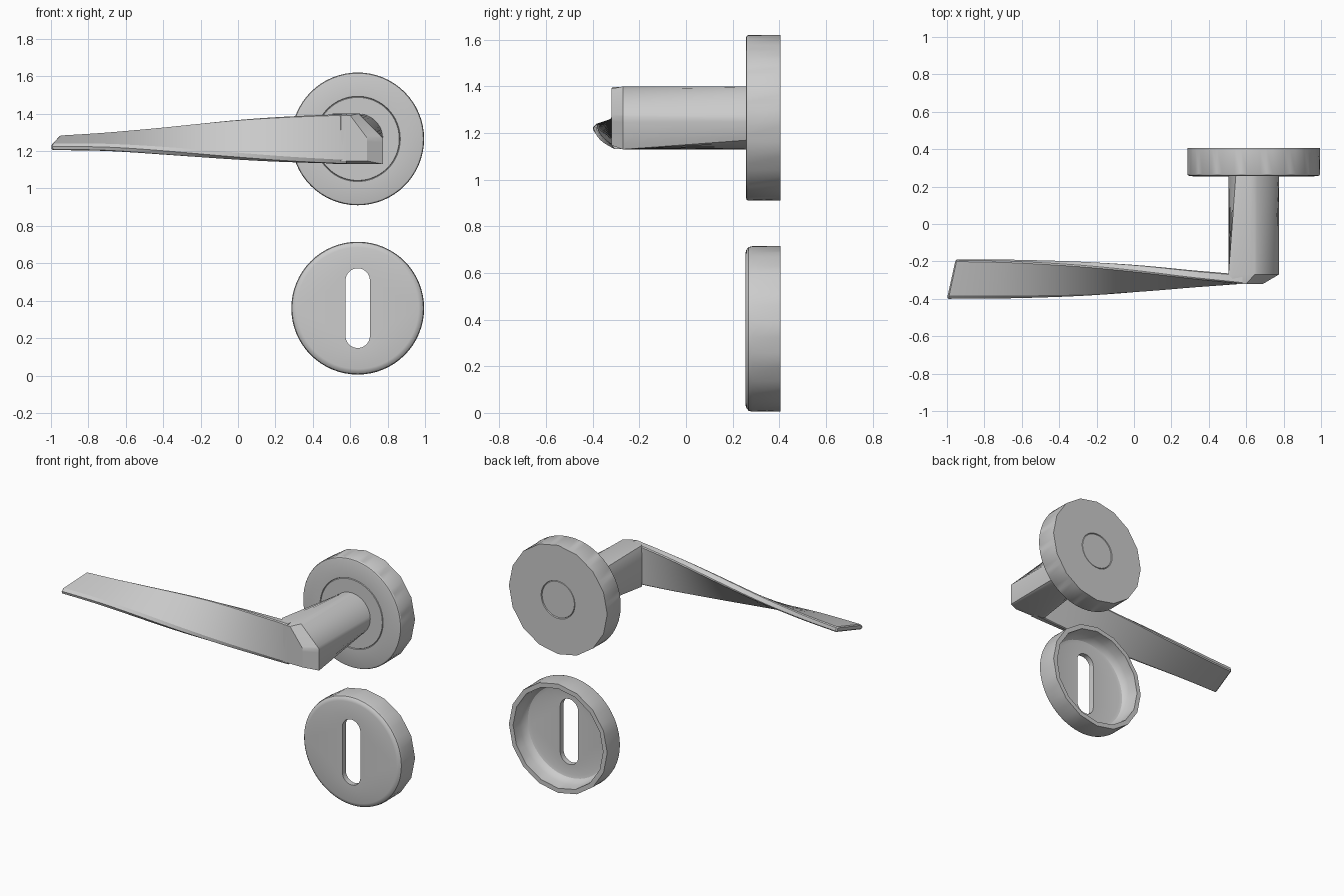
import bpy, bmesh
from math import sin, cos, pi, radians

if "Cube" in bpy.data.objects:
    bpy.data.objects.remove(bpy.data.objects["Cube"])

CX, N = 0.64, 64


def loft(name, rings, wrap=False):
    """Skin equal-length rings; cap both ends, or wrap the last to the first."""
    bm = bmesh.new()
    vs = [[bm.verts.new(p) for p in ring] for ring in rings]
    pairs = list(zip(vs, vs[1:])) + ([(vs[-1], vs[0])] if wrap else [])
    for a, b in pairs:
        n = len(a)
        for i in range(n):
            j = (i + 1) % n
            bm.faces.new((a[i], a[j], b[j], b[i]))
    if not wrap:
        bm.faces.new(vs[0])
        bm.faces.new(vs[-1])
    bmesh.ops.recalc_face_normals(bm, faces=bm.faces)
    me = bpy.data.meshes.new(name)
    bm.to_mesh(me)
    bm.free()
    ob = bpy.data.objects.new(name, me)
    bpy.context.collection.objects.link(ob)
    bpy.context.view_layer.objects.active = ob
    bpy.ops.object.select_all(action='DESELECT')
    ob.select_set(True)
    bpy.ops.object.shade_smooth_by_angle(angle=radians(28))
    return ob


def circle(r, y, cz, sides=0, n=N):
    """Ring facing y; 'sides' flattens it to a coarse polygon."""
    pts = []
    for k in range(n):
        t = 2 * pi * k / n
        q = r
        if sides:
            step = 2 * pi / sides
            q = r * cos(step / 2) / cos((k * sides % n) / n * step - step / 2)
        pts.append((CX + q * cos(t), y, cz + q * sin(t)))
    return pts


def slot(y, cz, r=0.065, off=0.148):
    """Stadium-shaped keyhole ring."""
    pts = []
    for k in range(N):
        t = 2 * pi * (k + 0.5) / N
        pts.append((CX + r * cos(t), y, cz + r * sin(t) + (off if sin(t) > 0 else -off)))
    return pts


# Round rose behind the lever, with ring groove and spindle disc at the back
RZ = 1.265
rose = [(.215, .257), (.222, .257), (.225, .263), (.228, .257), (.343, .257),
        (.351, .260), (.355, .268)]
rings = [circle(r, y, RZ) for r, y in rose]
rings += [circle(.355, .405, RZ, 16)]
rings += [circle(r, y, RZ) for r, y in [(.122, .405), (.119, .397), (.116, .403)]]
loft("rose", rings)

# Hollow keyhole cover
KZ = 0.36
front = [(.325, .255), (.340, .259), (.351, .269), (.355, .285)]
back = [(.305, .305), (.295, .295), (.275, .290)]
rings = [slot(.290, KZ), slot(.255, KZ)]
rings += [circle(r, y, KZ) for r, y in front]
rings += [circle(.355, .405, KZ, 16), circle(.325, .405, KZ, 16), circle(.318, .340, KZ)]
rings += [circle(r, y, KZ) for r, y in back]
loft("keyhole_cover", rings, wrap=True)


# Neck: round at the rose, five-sided with a chamfered end at the lever
def polygon(corners, y):
    pts = []
    for i, count in enumerate((12, 6, 12, 12, 6)):
        (x0, z0), (x1, z1) = corners[i], corners[(i + 1) % 5]
        for k in range(count):
            f = k / count
            pts.append((x0 + (x1 - x0) * f, y, z0 + (z1 - z0) * f))
    return pts


outer = [(.775, 1.27), (.645, 1.40), (.505, 1.40), (.505, 1.13), (.775, 1.13)]
inner = [(.69, 1.27), (.60, 1.39), (.55, 1.39), (.55, 1.147), (.69, 1.147)]
loft("neck", [circle(.135, .26, RZ, n=48), polygon(outer, -.27), polygon(inner, -.32)])

# Twisting lever: x, centre z, width, tilt in degrees, thickness
stations = [(-1.0, 1.244, .213, 13, .033), (-.7, 1.250, .213, 19, .036),
            (-.4, 1.2535, .215, 33, .040), (0, 1.260, .230, 58, .044),
            (.3, 1.263, .245, 77, .046), (.58, 1.265, .265, 90, .049)]


def spline(a, b, c, d, t):
    return tuple(.5 * (2 * q + (r - p) * t + (2 * p - 5 * q + 4 * r - s) * t * t
                       + (3 * q - p - 3 * r + s) * t ** 3)
                 for p, q, r, s in zip(a, b, c, d))


def section(x, zc, w, tilt, th, inset=0.0):
    a, h, v = radians(tilt), w / 2 - inset, th / 2 - inset
    b, c = .020, .006
    shape = [(-h + b, v), (h - c, v), (h, v - c), (h, -v + c), (h - c, -v),
             (-h + c, -v), (-h, -v + c), (-h, v - .012)]
    pts = []
    for p, q in shape:
        y = -.295 + p * cos(a) - q * sin(a)
        z = zc + p * sin(a) + q * cos(a)
        skew = max(0, min(1, (-.6 - x) / .4))          # slanted tip
        pts.append((x + skew * .22 * (y + .40), y, z))
    return pts


ext = [stations[0]] + stations + [stations[-1]]
path = [spline(*ext[i:i + 4], k / 8) for i in range(5) for k in range(8)] + [stations[-1]]
tip = path[0]
rings = [section(*tip, inset=.006), section(tip[0] + .008, *tip[1:])]
rings += [section(*p) for p in path[1:]]
loft("lever", rings)
